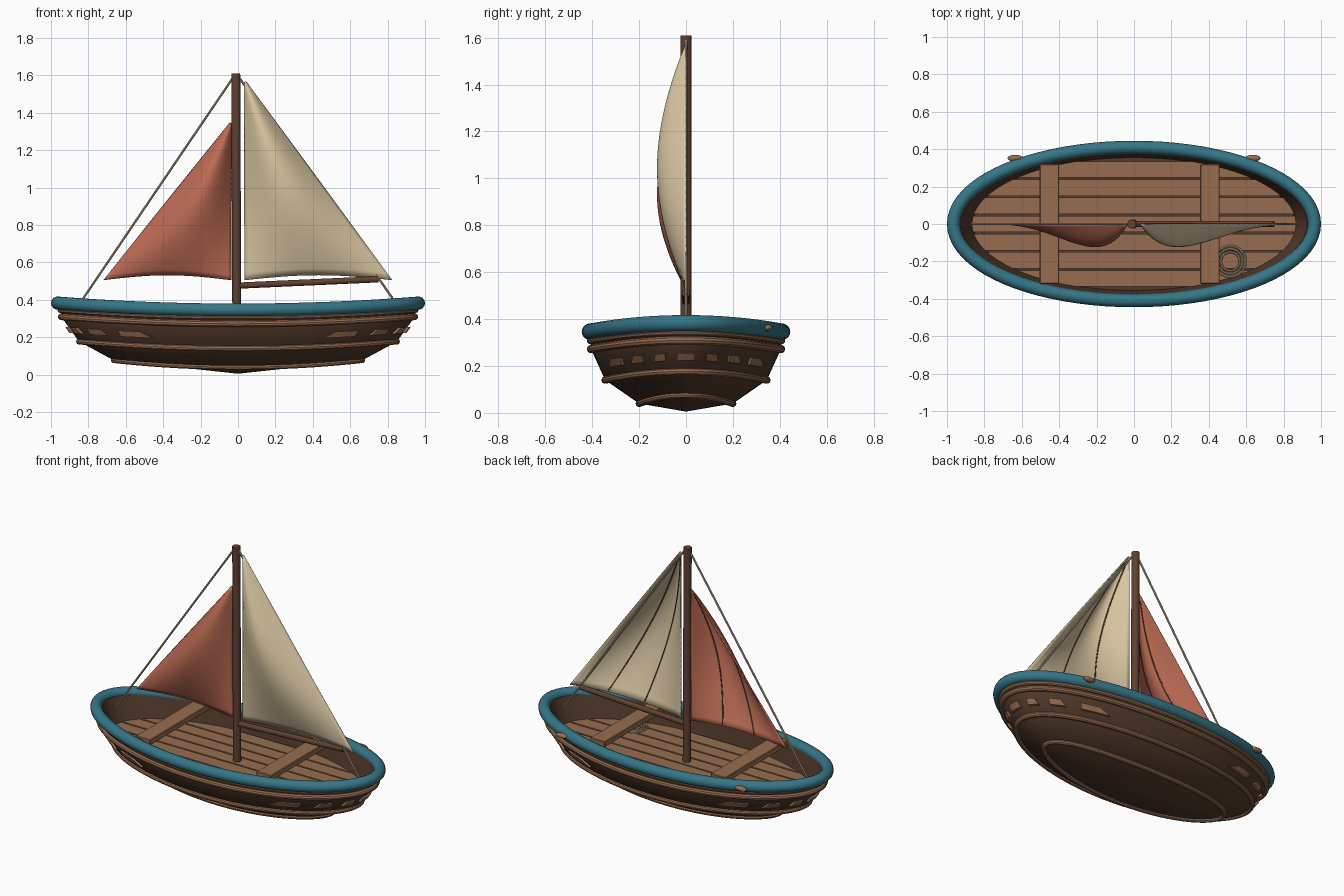
import bpy
import bmesh
from math import sin, cos, pi, sqrt, radians
from mathutils import Vector

if "Cube" in bpy.data.objects:
    bpy.data.objects.remove(bpy.data.objects["Cube"], do_unlink=True)


def material(name, r, g, b):
    m = bpy.data.materials.new(name)
    m.use_nodes = True
    m.diffuse_color = (r, g, b, 1)
    bsdf = m.node_tree.nodes["Principled BSDF"]
    bsdf.inputs["Base Color"].default_value = (r, g, b, 1)
    bsdf.inputs["Roughness"].default_value = 0.8
    return m


DARK = material("dark hull wood", .085, .042, .024)
SPAR = material("spar wood", .115, .052, .03)
WOOD = material("light wood", .31, .152, .08)
TEAL = material("teal rim", .036, .18, .24)
CREAM = material("cream canvas", .68, .55, .35)
RED = material("red canvas", .5, .147, .088)
ROPE = material("rope", .58, .47, .31)


def make(name, bm, mat, smooth=True):
    bmesh.ops.remove_doubles(bm, verts=bm.verts, dist=1e-5)
    bmesh.ops.recalc_face_normals(bm, faces=bm.faces)
    me = bpy.data.meshes.new(name)
    bm.to_mesh(me)
    bm.free()
    ob = bpy.data.objects.new(name, me)
    bpy.context.collection.objects.link(ob)
    me.materials.append(mat)
    if smooth:
        bpy.ops.object.select_all(action='DESELECT')
        ob.select_set(True)
        bpy.context.view_layer.objects.active = ob
        bpy.ops.object.shade_smooth_by_angle(angle=radians(35))
    return ob


def skin(bm, rows, closed=False):
    """Bridge rows of points with quads."""
    grid = [[bm.verts.new(p) for p in row] for row in rows]
    for a, b in zip(grid, grid[1:]):
        n = len(a)
        for i in range(n if closed else n - 1):
            j = (i + 1) % n
            bm.faces.new((a[i], a[j], b[j], b[i]))
    return grid


def tube(name, pts, r, mat, closed=False, sides=10):
    """Round tube swept along points."""
    bm = bmesh.new()
    pts = [Vector(p) for p in pts]
    n = len(pts)
    rows = []
    for i, p in enumerate(pts):
        if closed:
            d = pts[(i + 1) % n] - pts[i - 1]
        else:
            d = pts[min(i + 1, n - 1)] - pts[max(i - 1, 0)]
        d.normalize()
        ref = Vector((1, 0, 0)) if abs(d.z) > .8 else Vector((0, 0, 1))
        u = d.cross(ref).normalized()
        w = u.cross(d)
        rows.append([p + r * (u * cos(k * 2 * pi / sides) + w * sin(k * 2 * pi / sides))
                     for k in range(sides)])
    if closed:
        rows.append(rows[0])
    grid = skin(bm, rows, True)
    if not closed:
        bm.faces.new(grid[0])
        bm.faces.new(grid[-1])
    return make(name, bm, mat)


def box(name, center, size, mat):
    bm = bmesh.new()
    bmesh.ops.create_cube(bm, size=1)
    for v in bm.verts:
        v.co = Vector(center) + Vector(c * s for c, s in zip(v.co, size))
    bmesh.ops.bevel(bm, geom=bm.edges[:], offset=.004, segments=1, affect='EDGES')
    return make(name, bm, mat, False)


SHEER = .037


def oval(a, b, z, sheer=SHEER, n=80):
    """Elliptical ring that rises towards both ends."""
    return [(a * cos(t), b * sin(t), z + sheer * cos(t) ** 2)
            for t in (i * 2 * pi / n for i in range(n))]


# Hull: outer shell up to the rim, then inner wall down to the bilge
KEEL, LOW, MID, HIGH = (.01, .003, .006), (.665, .2, .04), (.85, .345, .14), (.945, .405, .272)
bm = bmesh.new()
rows = [oval(*KEEL, 0), oval(*LOW), oval(*MID), oval(*HIGH), oval(.955, .412, .345),
        oval(.925, .375, .345), oval(.86, .355, .222, 0)]
grid = skin(bm, rows, True)
bm.faces.new(grid[0])
bm.faces.new(grid[-1])
make("hull", bm, DARK)

# Rim and rubbing strakes
tube("rim", oval(.965, .41, .346), .035, TEAL, True, 14)
for name, ring, r in (("lower_strake", LOW, .015), ("middle_strake", MID, .016),
                      ("upper_strake", HIGH, .018), ("top_strake", (.95, .408, .308), .015)):
    tube(name, oval(*ring), r, WOOD, True)


# Hull patches around both ends
def on_hull(t, z, out):
    f = (z - MID[2]) / (HIGH[2] - MID[2])
    a, b = (MID[k] + (HIGH[k] - MID[k]) * f + out for k in (0, 1))
    return (a * cos(t), b * sin(t), z + SHEER * cos(t) ** 2 - .01)


def patch(name, t0, t1, slant):
    bm = bmesh.new()
    rows = []
    for k in range(7):
        lo, hi = t0 + (t1 - t0) * k / 6, t0 + (t1 - slant - t0) * k / 6
        rows.append([on_hull(lo, .196, -.01), on_hull(lo, .196, .01),
                     on_hull(hi, .228, .01), on_hull(hi, .228, -.01)])
    grid = skin(bm, rows, True)
    bm.faces.new(grid[0])
    bm.faces.new(grid[-1])
    make(name, bm, WOOD)


for end in (0, pi):
    patch("end_patch", end - .1, end + .1, 0)
    for side in (-1, 1):
        for a, b, s in ((.23, .37, .03), (.5, .66, .04), (.8, 1.04, .08)):
            # Mirror the angles across the long axis
            m = side if end == 0 else -side
            patch("side_patch", end + m * a, end + m * b, m * s)

# Floor planks trimmed to the hull outline
for i in range(7):
    mid = (i - 3) * .097
    ys = [mid + .0435 * (k / 4 - 1) for k in range(9)]
    edge = [(.868 * sqrt(1 - (y / .362) ** 2), y) for y in ys]
    outline = edge + [(-x, y) for x, y in reversed(edge)]
    bm = bmesh.new()
    grid = skin(bm, [[(x, y, z) for x, y in outline] for z in (.215, .237)], True)
    bm.faces.new(grid[0])
    bm.faces.new(grid[-1])
    make("floor_plank", bm, WOOD, False)

# Benches
for x in (-.452, .406):
    box("bench", (x, 0, .366), (.104, .64, .036), WOOD)

# Mast, boom and stays
tube("mast", [(-.006, 0, .215), (-.012, 0, 1.61)], .024, SPAR, sides=20)
tube("boom", [(.0, 0, .476), (.75, 0, .51)], .017, SPAR, sides=14)
for s in (-1, 1):
    tube("stay", [(-.01 + s * .012, 0, 1.595), (s * .87, 0, .345)], .006, ROPE, sides=8)


# Sails: triangular cloth bellied towards the front
def sail(name, x0, x1, z0, z1, mat):
    def point(u, v, off=0):
        x = x0 + (x1 - x0) * u * (1 - v * .99)
        z = z0 + (z1 - z0) * v + .028 * sin(pi * u) * (1 - v) ** 2
        return (x, off - .12 * sin(pi * u) * sin(pi * v) ** .9, z)

    n = 28
    bm = bmesh.new()
    skin(bm, [[point(i / n, j / n) for i in range(n + 1)] for j in range(n + 1)])
    ob = make(name, bm, mat)
    mod = ob.modifiers.new("cloth thickness", 'SOLIDIFY')
    mod.thickness = .007
    mod.offset = 0
    # Seams on the back of the cloth
    for u in (.33, .66):
        tube(name + "_seam", [point(u, .01 + .95 * j / 24, .0045) for j in range(25)],
             .0035, SPAR, sides=6)


sail("main_sail", .035, .825, .505, 1.565, CREAM)
sail("fore_sail", -.036, -.72, .505, 1.345, RED)

# Coiled rope on the floor
for k, r in enumerate((.082, .066, .05)):
    tube("rope_coil", [(.515 + r * cos(t), -.2 + r * sin(t), .243 + .004 * k)
                       for t in (i * 2 * pi / 40 for i in range(40))], .006, ROPE, True, 8)

# Cleats on the back of the rim
for s in (-1, 1):
    bm = bmesh.new()
    bmesh.ops.create_uvsphere(bm, u_segments=16, v_segments=10, radius=1)
    for v in bm.verts:
        v.co = (s * .635 + v.co.x * .042, .352 + v.co.y * .018, .362 + v.co.z * .015)
    make("cleat", bm, WOOD)
